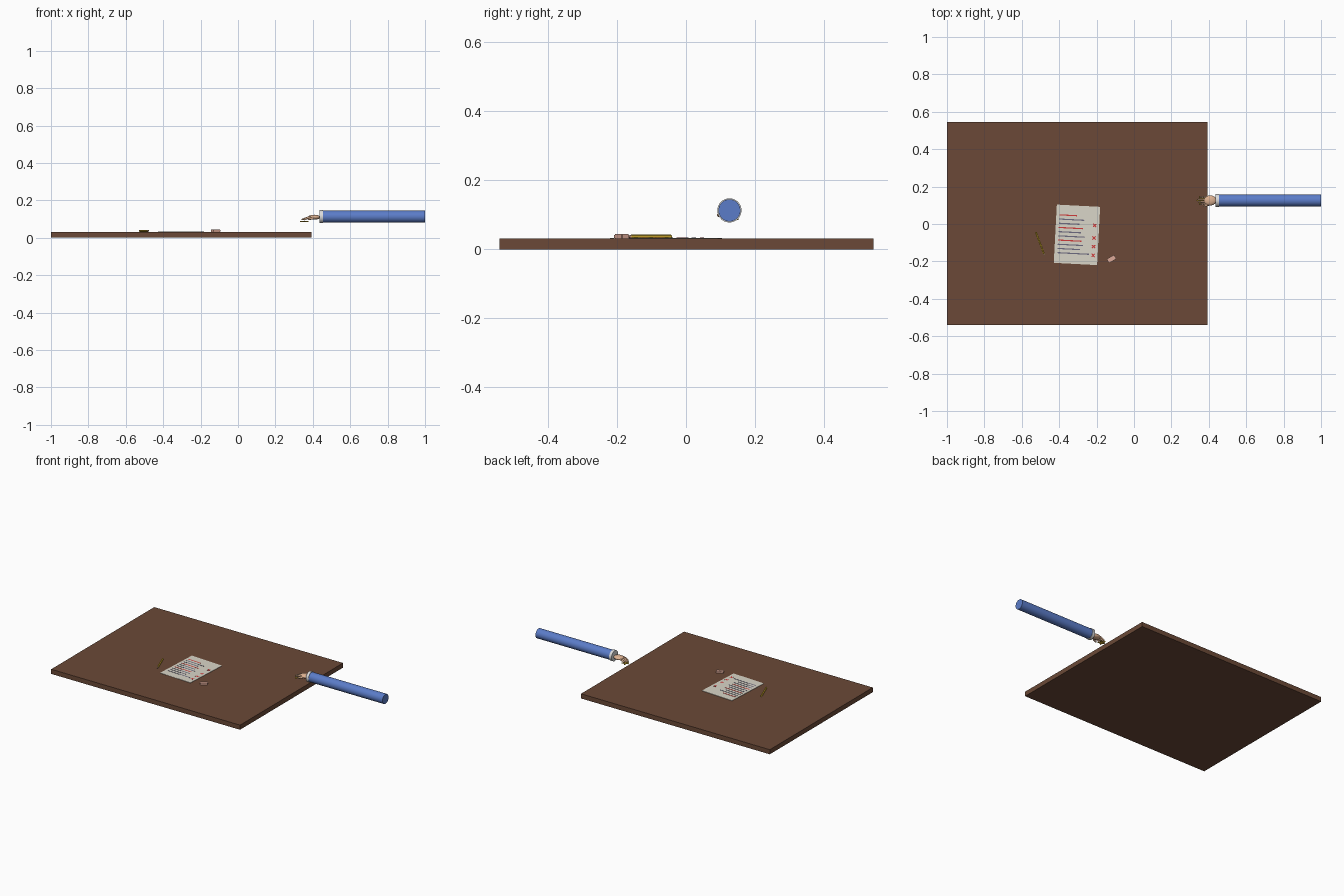
import bpy, bmesh, math
from mathutils import Matrix, Vector

if "Cube" in bpy.data.objects:
    bpy.data.objects.remove(bpy.data.objects["Cube"])


def material(name, hex_code):
    srgb = [int(hex_code[i:i + 2], 16) / 255 for i in (0, 2, 4)]
    color = [c / 12.92 if c < 0.04 else ((c + 0.055) / 1.055) ** 2.4 for c in srgb] + [1]
    m = bpy.data.materials.new(name)
    m.use_nodes = True
    m.diffuse_color = color
    m.node_tree.nodes["Principled BSDF"].inputs["Base Color"].default_value = color
    return m


wood = material("brown wood", "6B4937")
white = material("paper white", "DAD6C8")
ink = material("ink grey", "6C6A80")
red = material("correction red", "D03A3A")
yellow = material("pencil yellow", "D2AE2E")
pink = material("eraser pink", "DDAA98")
skin = material("skin", "DEB292")
blue = material("sleeve blue", "5B7CC8")
cuff_white = material("cuff white", "DCDCDC")
dark = material("graphite", "38332F")


def finish(name, bm, mat, matrix=Matrix(), smooth=False):
    mesh = bpy.data.meshes.new(name)
    bmesh.ops.recalc_face_normals(bm, faces=bm.faces)
    bm.transform(matrix)
    bm.to_mesh(mesh)
    bm.free()
    mesh.materials.append(mat)
    ob = bpy.data.objects.new(name, mesh)
    bpy.context.collection.objects.link(ob)
    if smooth:
        bpy.ops.object.select_all(action="DESELECT")
        ob.select_set(True)
        bpy.context.view_layer.objects.active = ob
        bpy.ops.object.shade_smooth_by_angle(angle=math.radians(40))
    return ob


def box(name, center, size, mat, matrix=Matrix(), turn=0, bevel=0):
    bm = bmesh.new()
    bmesh.ops.create_cube(bm, size=1)
    bm.transform(Matrix.Diagonal((*size, 1)))
    if bevel:
        bmesh.ops.bevel(bm, geom=bm.edges[:], offset=bevel, segments=2, affect="EDGES")
    place = Matrix.Translation(center) @ Matrix.Rotation(math.radians(turn), 4, "Z")
    return finish(name, bm, mat, matrix @ place)


def rod(name, start, end, r1, r2, mat, sides=32):
    start, end = Vector(start), Vector(end)
    axis = end - start
    bm = bmesh.new()
    bmesh.ops.create_cone(bm, cap_ends=True, segments=sides, radius1=r1, radius2=r2,
                          depth=axis.length)
    place = Matrix.Translation((start + end) / 2) @ axis.to_track_quat("Z", "Y").to_matrix().to_4x4()
    return finish(name, bm, mat, place, sides > 8)


def ball(name, center, size, mat):
    bm = bmesh.new()
    bmesh.ops.create_uvsphere(bm, u_segments=20, v_segments=12, radius=1)
    return finish(name, bm, mat, Matrix.Translation(center) @ Matrix.Diagonal((*size, 1)), True)


# Desk top
box("desk_top", (-0.303, 0.002, 0.0155), (1.393, 1.085, 0.031), wood)

# Paper sheet with writing and correction crosses
sheet = Matrix.Translation((-0.305, -0.058, 0.032)) @ Matrix.Rotation(math.radians(-3), 4, "Z")
box("paper_sheet", (0, 0, 0), (0.232, 0.312, 0.002), white, sheet)
lengths = (0.095, 0.135, 0.11, 0.13, 0.12, 0.14, 0.125, 0.135, 0.12, 0.17)
for i, length in enumerate(lengths):
    row = 0.102 - 0.0225 * i
    marked = i in (0, 3, 6)
    box("writing_line", (-0.1 + length / 2, row, 0.0014), (length, 0.006, 0.001),
        red if marked else ink, sheet)
for y in (0.055, -0.012, -0.058, -0.105):
    for turn in (45, -45):
        box("cross_stroke", (0.092, y, 0.0014), (0.024, 0.006, 0.001), red, sheet, turn)

# Pencil
tail, tip = Vector((-0.525, -0.043, 0.037)), Vector((-0.475, -0.175, 0.037))
cone_start, lead_start = tail.lerp(tip, 0.88), tail.lerp(tip, 0.96)
rod("pencil_body", tail, cone_start, 0.0055, 0.0055, yellow, 6)
rod("pencil_wood", cone_start, lead_start, 0.0055, 0.002, skin, 6)
rod("pencil_lead", lead_start, tip, 0.002, 0.0003, dark, 6)

# Eraser
box("eraser", (-0.12, -0.187, 0.0375), (0.046, 0.025, 0.013), pink, turn=30, bevel=0.002)

# Sleeve and cuff
rod("sleeve", (0.45, 0.126, 0.113), (1.0, 0.126, 0.113), 0.032, 0.032, blue, 40)
rod("cuff", (0.437, 0.126, 0.113), (0.455, 0.126, 0.113), 0.035, 0.035, cuff_white, 40)

# Hand
ball("palm", (0.407, 0.126, 0.11), (0.034, 0.027, 0.013), skin)
for i in range(4):
    y = 0.106 + 0.0125 * i
    reach = 0.345 if i in (1, 2) else 0.354
    knuckle, end = (0.375, y, 0.108), (reach, y, 0.098)
    rod("finger", (0.395, y, 0.111), knuckle, 0.0058, 0.0055, skin, 12)
    rod("fingertip", knuckle, end, 0.0055, 0.0045, skin, 12)
    ball("finger_end", end, (0.0046,) * 3, skin)
rod("thumb", (0.405, 0.106, 0.106), (0.378, 0.095, 0.099), 0.007, 0.005, skin, 12)
ball("thumb_end", (0.378, 0.095, 0.099), (0.0052,) * 3, skin)

# Flat star held below the fingers
bm = bmesh.new()
points = []
for i in range(10):
    radius = 0.026 if i % 2 == 0 else 0.013
    angle = math.pi + i * math.pi / 5
    points.append(bm.verts.new((radius * math.cos(angle), radius * math.sin(angle), 0)))
face = bm.faces.new(points)
top = bmesh.ops.extrude_face_region(bm, geom=[face])["geom"]
bmesh.ops.translate(bm, vec=(0, 0, 0.004),
                    verts=[v for v in top if isinstance(v, bmesh.types.BMVert)])
finish("star", bm, yellow, Matrix.Translation((0.357, 0.127, 0.085)))
